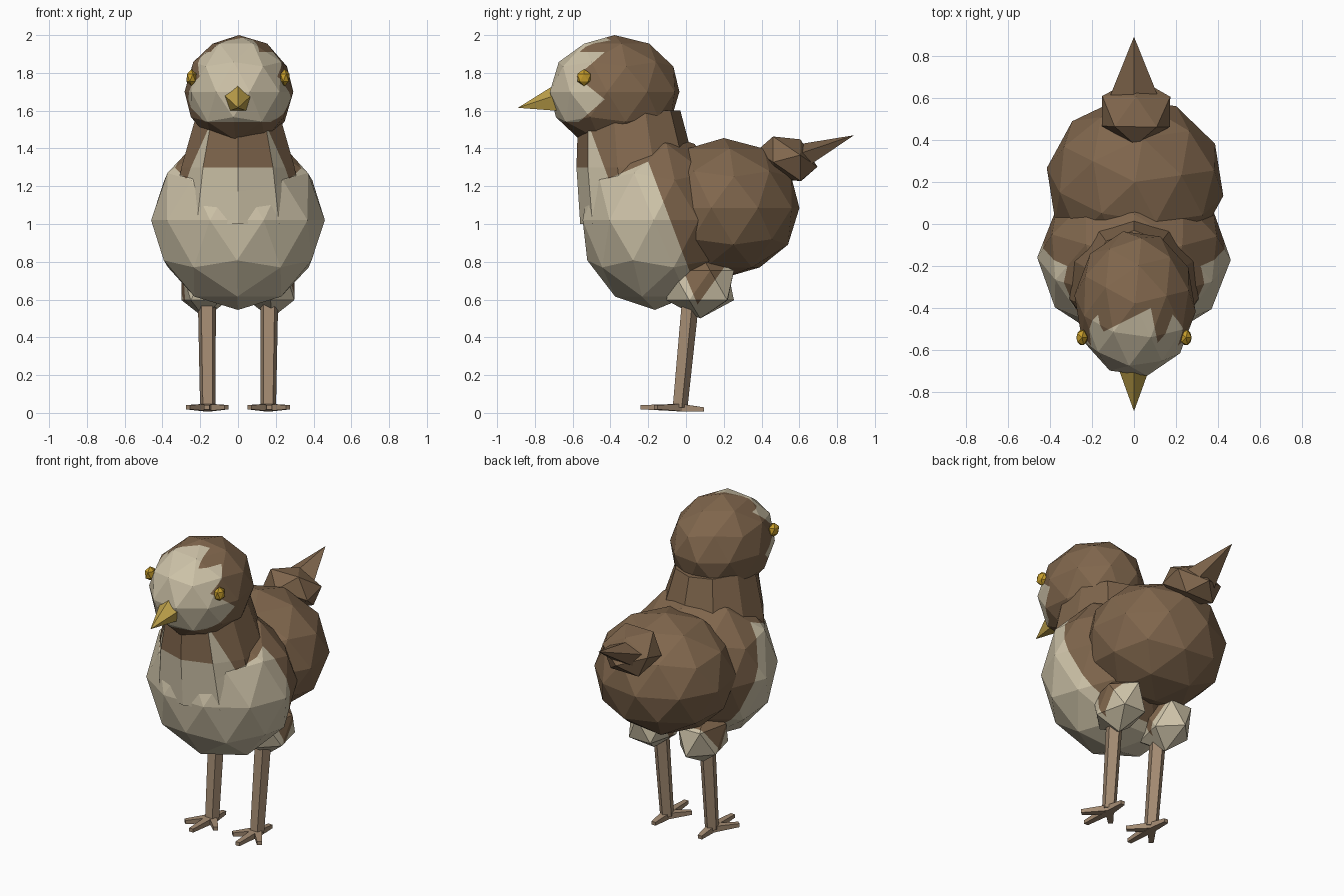
import bpy, bmesh, math
from mathutils import Vector, Matrix

if "Cube" in bpy.data.objects:
    bpy.data.objects.remove(bpy.data.objects["Cube"])


def material(name, rgb):
    m = bpy.data.materials.new(name)
    m.diffuse_color = (*rgb, 1)
    m.use_nodes = True
    m.node_tree.nodes["Principled BSDF"].inputs["Base Color"].default_value = m.diffuse_color
    return m


BROWN = material("brown_feathers", (0.215, 0.133, 0.073))
CREAM = material("cream_feathers", (0.61, 0.54, 0.39))
SKIN = material("leg_skin", (0.37, 0.26, 0.17))
BEAK = material("beak_yellow", (0.52, 0.36, 0.07))
EYE = material("eye_gold", (0.57, 0.34, 0.025))


def finish(name, bm, mats, cuts=(), rule=None):
    """Cut faces along colour borders, paint them by rule, make the object."""
    for co, no in cuts:
        bmesh.ops.bisect_plane(bm, geom=bm.verts[:] + bm.edges[:] + bm.faces[:],
                               plane_co=co, plane_no=no, dist=1e-5)
    bmesh.ops.recalc_face_normals(bm, faces=bm.faces[:])
    if rule:
        for f in bm.faces:
            f.material_index = 1 if rule(*f.calc_center_median()) else 0
    me = bpy.data.meshes.new(name)
    bm.to_mesh(me)
    bm.free()
    for m in mats:
        me.materials.append(m)
    ob = bpy.data.objects.new(name, me)
    bpy.context.collection.objects.link(ob)
    return ob


def ball(name, loc, radii, mats, sub=2, tilt=0, turn=0, cuts=(), rule=None):
    bm = bmesh.new()
    bmesh.ops.create_icosphere(bm, subdivisions=sub, radius=1)
    mat = (Matrix.Translation(loc) @ Matrix.Rotation(tilt, 4, 'X')
           @ Matrix.Diagonal((*radii, 1)) @ Matrix.Rotation(turn, 4, 'Z'))
    bmesh.ops.transform(bm, matrix=mat, verts=bm.verts)
    return finish(name, bm, mats, cuts, rule)


def spike(name, a, b, r0, r1, sides, mat, flat=1.0, spin=0.0):
    """Tapered bar or cone from a to b, its cross-section flattened in height."""
    a, b = Vector(a), Vector(b)
    bm = bmesh.new()
    z = (b - a).normalized()
    x = (Vector((0, 1, 0)) if abs(z.z) > 0.9 else Vector((0, 0, 1))).cross(z).normalized()
    y = z.cross(x)
    rings = []
    for p, r in ((a, r0), (b, r1)):
        count = sides if r > 0 else 1
        ring = []
        for i in range(count):
            t = spin + 2 * math.pi * i / sides
            ring.append(bm.verts.new(p + r * (x * math.cos(t) + y * math.sin(t) * flat)))
        rings.append(ring)
    lo, hi = rings
    bm.faces.new(lo)
    if len(hi) > 1:
        bm.faces.new(hi)
    for i in range(sides):
        j = (i + 1) % sides
        bm.faces.new((lo[i], lo[j], hi[0]) if len(hi) == 1 else (lo[i], lo[j], hi[j], hi[i]))
    return finish(name, bm, [mat])


def slope(y, z, m):
    """Cutting plane through (y, z), rising m per unit of y."""
    return (0, y, z), (0, -m, 1)


# Breast and neck: cream bib in front, brown behind
def bib(x, y, z):
    lower = y < -0.2 + (1.33 - z) * 0.377 and z < 1.24 + (y + 0.41) * 0.43
    return lower or (y < -0.41 - (z - 1.24) * 0.37 and z < 1.45)


bib_cuts = [slope(-0.2, 1.33, -1 / 0.377), slope(-0.41, 1.24, 0.43),
            slope(-0.41, 1.24, -1 / 0.37)]
ball("breast", (0, -0.165, 1.02), (0.46, 0.40, 0.475), [BROWN, CREAM],
     turn=0.3, cuts=bib_cuts, rule=bib)

bm = bmesh.new()
rings = []
for z, cy, rx, ry in ((1.0, -0.22, 0.37, 0.34), (1.3, -0.265, 0.315, 0.315),
                      (1.6, -0.30, 0.225, 0.27)):
    rings.append([bm.verts.new((rx * math.sin(math.pi * i / 5), cy - ry * math.cos(math.pi * i / 5), z))
                  for i in range(10)])
for lo, hi in zip(rings, rings[1:]):
    for i in range(10):
        bm.faces.new((lo[i], lo[(i + 1) % 10], hi[(i + 1) % 10], hi[i]))
bm.faces.new(rings[0])
bm.faces.new(rings[-1])
finish("neck", bm, [BROWN, CREAM], bib_cuts, bib)


# Head: cream face with two pointed cheek patches and a brow patch
def face(x, y, z):
    d = y + 0.43
    if z < 1.54:
        return False
    if z > 1.91:
        return y < -0.4 + 0.5 * (x - 0.08) and x < 0.08 - 0.2 * (y + 0.4)
    return z > 1.91 + 0.87 * d or 1.66 + 0.87 * d < z < 1.66 - 0.8 * d


face_cuts = [slope(0, 1.54, 0), slope(0, 1.91, 0), slope(-0.43, 1.91, 0.87),
             slope(-0.43, 1.66, 0.87), slope(-0.43, 1.66, -0.8),
             ((0.08, -0.4, 0), (-0.5, 1, 0)), ((0.08, -0.4, 0), (1, 0.2, 0))]


def head_face(x, y, z):
    return y < -0.4 and face(x, y, z)


face_cuts.append(((0, -0.4, 0), (0, 1, 0)))
ball("head", (0.005, -0.378, 1.70), (0.29, 0.35, 0.30), [BROWN, CREAM],
     turn=0.2, cuts=face_cuts, rule=head_face)
spike("beak", (0, -0.68, 1.66), (0, -0.89, 1.615), 0.078, 0, 5, BEAK, spin=math.pi / 2)

# Rump and tail
ball("rump", (0.005, 0.2, 1.085), (0.425, 0.405, 0.37), [BROWN], turn=0.15)
ball("tail_base", (0.01, 0.535, 1.345), (0.19, 0.175, 0.125), [BROWN], sub=1, tilt=-0.6, turn=0.3)
spike("tail_feather", (0, 0.57, 1.335), (0, 0.89, 1.47), 0.14, 0, 5, BROWN, flat=0.6, spin=math.pi / 2)


# Paired parts: eyes, thighs, legs, toes
def thigh_patch(x, y, z):
    return z > 0.6 - 2.4 * (y - 0.05) and z > 0.6 + 1.4 * (y - 0.08)


for s, side in ((-1, "left"), (1, "right")):
    ball(f"{side}_eye", (s * 0.247, -0.54, 1.775), (0.03, 0.042, 0.045), [EYE], sub=1)
    ball(f"{side}_thigh", (s * 0.175, 0.075, 0.675), (0.145, 0.2, 0.175), [CREAM, BROWN],
         sub=1, turn=0.3 * s, cuts=[slope(0.05, 0.6, -2.4), slope(0.08, 0.6, 1.4)],
         rule=thigh_patch)
    spike(f"{side}_leg", (s * 0.16, -0.035, 0.03), (s * 0.165, 0.02, 0.6), 0.043, 0.05, 5, SKIN,
          spin=0.3)
    for toe, (tx, ty) in {"middle": (0.165, -0.24), "outer": (0.265, -0.16),
                          "inner": (0.06, -0.14), "back": (0.165, 0.095)}.items():
        tip_z = 0.018 if toe == "back" else 0.03
        spike(f"{side}_{toe}_toe", (s * 0.16, -0.03, 0.028), (s * tx, ty, tip_z),
              0.035, 0.02, 4, SKIN, flat=0.8, spin=math.pi / 4)
